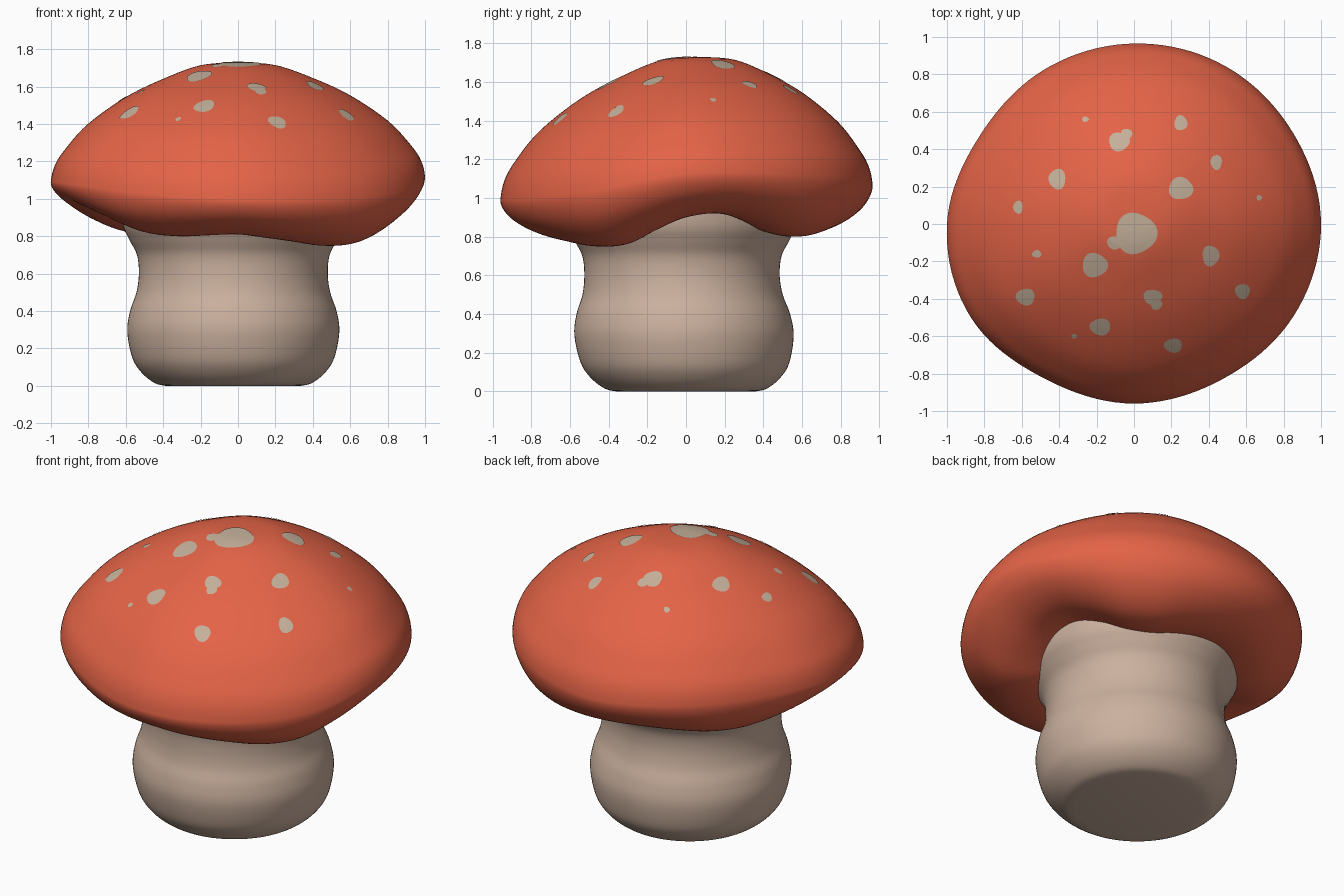
import bpy, bmesh, math, random
from mathutils import Vector
from mathutils.bvhtree import BVHTree

random.seed(4)
if "Cube" in bpy.data.objects:
    bpy.data.objects.remove(bpy.data.objects["Cube"], do_unlink=True)


def material(name, color):
    mat = bpy.data.materials.new(name)
    mat.use_nodes = True
    mat.diffuse_color = (*color, 1)
    bsdf = next(n for n in mat.node_tree.nodes if n.type == 'BSDF_PRINCIPLED')
    bsdf.inputs["Base Color"].default_value = (*color, 1)
    bsdf.inputs["Roughness"].default_value = 0.8
    return mat


cap_red = material("cap red", (0.77, 0.125, 0.062))
stem_beige = material("stem beige", (0.60, 0.44, 0.345))
spot_beige = material("spot beige", (0.55, 0.43, 0.32))


def spline(values, u, closed=False):
    """Catmull-Rom value at u, where whole numbers hit the list entries."""
    count = len(values)
    i = math.floor(u) if closed else min(math.floor(u), count - 2)
    t = u - i

    def pick(k):
        return values[k % count if closed else max(0, min(count - 1, k))]
    a, b, c, d = (pick(i + k) for k in (-1, 0, 1, 2))
    return b + (c - a) * (t / 2) + (a * 2 - b * 5 + c * 4 - d) * (t * t / 2) \
        + (b * 3 - a - c * 3 + d) * (t ** 3 / 2)


def around(values, angle):
    return spline(values, angle / math.tau * len(values), True)


def finish(bm, name, mat):
    bmesh.ops.recalc_face_normals(bm, faces=bm.faces)
    mesh = bpy.data.meshes.new(name)
    bm.to_mesh(mesh)
    bm.free()
    mesh.materials.append(mat)
    obj = bpy.data.objects.new(name, mesh)
    bpy.context.collection.objects.link(obj)
    bpy.ops.object.select_all(action='DESELECT')
    bpy.context.view_layer.objects.active = obj
    obj.select_set(True)
    bpy.ops.object.shade_smooth_by_angle(angle=math.radians(50))
    return obj


def loft(bm, rings):
    """Skin a stack of point rings and close both ends."""
    loops = [[bm.verts.new(p) for p in ring] for ring in rings]
    n = len(loops[0])
    for low, high in zip(loops, loops[1:]):
        for i in range(n):
            bm.faces.new((low[i], low[(i + 1) % n], high[(i + 1) % n], high[i]))
    bm.faces.new(loops[0])
    bm.faces.new(loops[-1])


SEGMENTS = 120
ANGLES = [math.tau * i / SEGMENTS for i in range(SEGMENTS)]

# Cap: one profile swept round, with a wavy rim
rim_radius = [1, .98, .975, .965, .955, .95, 1, 1.005, .955, .96, .955, .985]
rim_height = [1.13, 1.13, 1.11, 1.08, 1.1, 1.11, 1.1, 1.08, 1.03, 1, 1, 1.04]
hem_height = [.9, .92, .88, .82, .8, .82, .84, .85, .84, .82, .82, .86,
              .92, .94, .89, .82, .8, .805, .81, .79, .77, .75, .76, .83]
# (radius share, height share): positive is dome, negative is underside
cap_profile = [Vector(p) for p in (
    (.01, 1), (.2, .975), (.4, .86), (.6, .705), (.8, .48), (.92, .27),
    (.98, .12), (1, -.05), (.985, -.3), (.94, -.56), (.86, -.8), (.76, -.96),
    (.65, -1), (.54, -.94), (.42, -.8))]
CAP_TOP = 1.73


def cap_point(u, angle):
    share, height = spline(cap_profile, u)
    radius = share * around(rim_radius, angle)
    rim = around(rim_height, angle)
    hem = around(hem_height, angle)
    z = rim + height * ((CAP_TOP - rim) if height > 0 else (rim - hem))
    lean = 0.065 * max(height, 0) ** 2
    return Vector((radius * math.cos(angle), radius * math.sin(angle) + lean, z))


STEPS = 5
bm = bmesh.new()
loft(bm, [[cap_point(k / STEPS, a) for a in ANGLES]
          for k in range((len(cap_profile) - 1) * STEPS + 1)])
cap_tree = BVHTree.FromBMesh(bm)
finish(bm, "cap", cap_red)

# Stem: bulging foot, narrow waist and a flare under the cap
stem_profile = [Vector(p) for p in (
    (.36, 0), (.42, .015), (.49, .07), (.54, .15), (.567, .29), (.552, .4),
    (.518, .5), (.505, .6), (.515, .7), (.555, .78), (.59, .86), (.605, 1))]


def stem_point(u, angle):
    radius, z = spline(stem_profile, u)
    lean = 0.035 * min(z, 0.6)
    return Vector((radius * math.cos(angle) - 0.025,
                   radius * math.sin(angle) - lean, max(z, 0)))


bm = bmesh.new()
loft(bm, [[stem_point(k / STEPS, a) for a in ANGLES]
          for k in range((len(stem_profile) - 1) * STEPS + 1)])
finish(bm, "stem", stem_beige)

# Spots: thin irregular patches draped on the dome (x, y, half width, half depth)
spots = [(.01, -.05, .11, .11), (-.1, -.1, .045, .035), (.25, .19, .065, .06),
         (-.08, .44, .055, .05), (-.04, .48, .03, .03), (.25, .54, .035, .04),
         (.44, .33, .03, .04), (-.41, .24, .045, .055), (-.62, .09, .025, .035),
         (.67, .14, .015, .015), (-.52, -.16, .025, .02), (-.21, -.22, .068, .065),
         (.41, -.17, .045, .055), (.1, -.39, .05, .04), (.12, -.43, .03, .03),
         (.58, -.36, .04, .04), (-.58, -.39, .05, .045), (-.18, -.55, .055, .045),
         (.21, -.65, .048, .038), (-.32, -.6, .015, .012), (-.26, .56, .018, .014)]


def drape(x, y):
    hit = cap_tree.ray_cast(Vector((x, y, 3)), Vector((0, 0, -1)))[0]
    return hit + Vector((0, 0, 0.004))


bm = bmesh.new()
POINTS = 32
for x, y, wide, deep in spots:
    phase = random.uniform(0, math.tau)
    rings = []
    for scale in (0.05, 0.35, 0.7, 1):
        ring = []
        for i in range(POINTS):
            a = math.tau * i / POINTS
            r = scale * (1 + 0.06 * math.sin(3 * a + phase))
            ring.append(drape(x + wide * r * math.cos(a), y + deep * r * math.sin(a)))
        rings.append([bm.verts.new(p) for p in ring])
    bm.faces.new(rings[0])
    for inner, outer in zip(rings, rings[1:]):
        for i in range(POINTS):
            j = (i + 1) % POINTS
            bm.faces.new((inner[i], outer[i], outer[j], inner[j]))
# Open patches must face upward
spots_obj = finish(bm, "cap_spots", spot_beige)
for face in spots_obj.data.polygons:
    if face.normal.z < 0:
        face.flip()
